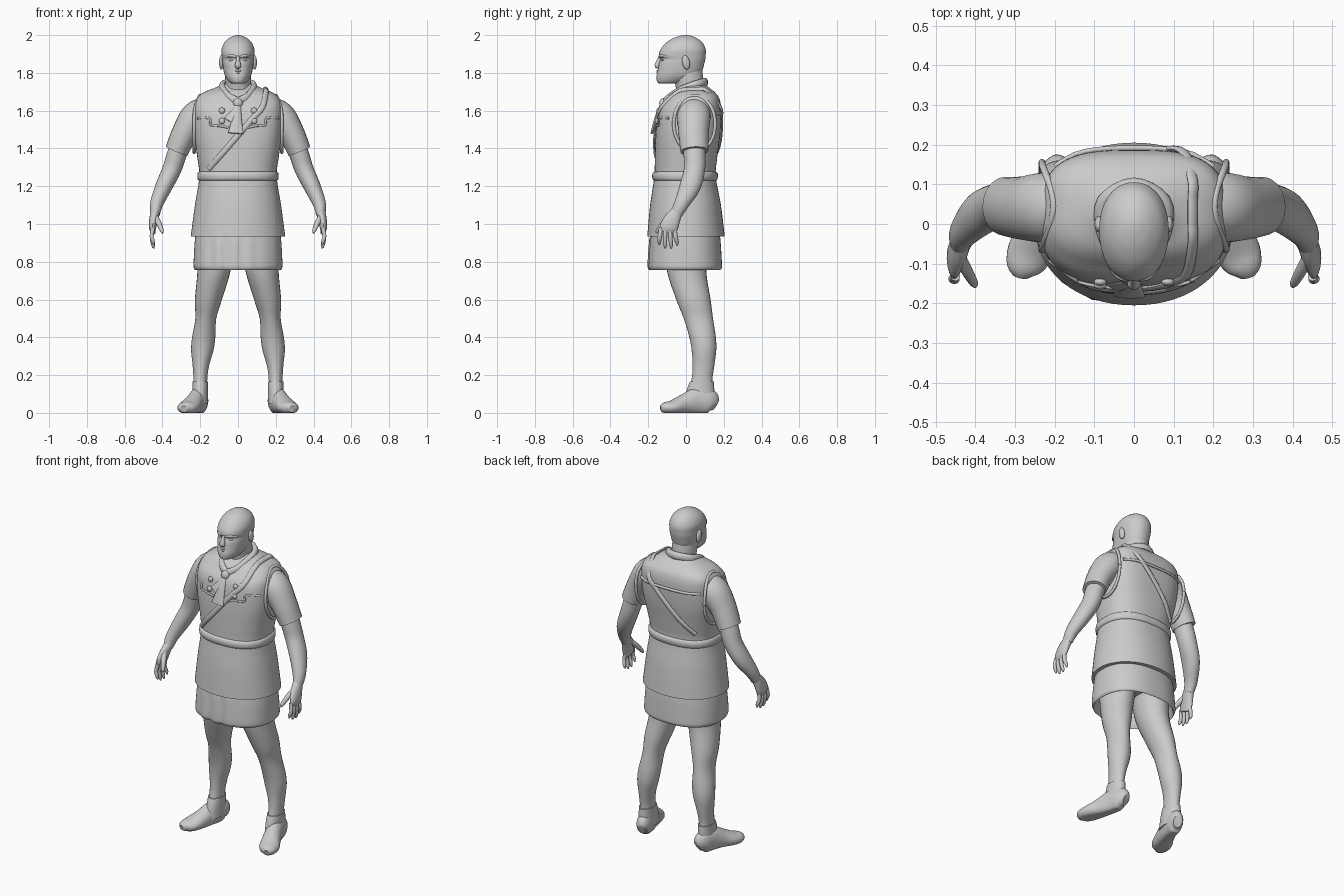
import bpy, bmesh, math
from mathutils import Vector, Matrix
from mathutils.bvhtree import BVHTree

grey = bpy.data.materials.new("plain grey")
grey.diffuse_color = (0.6, 0.6, 0.6, 1)


def finish(name, bm, angle=50):
    bmesh.ops.recalc_face_normals(bm, faces=bm.faces)
    me = bpy.data.meshes.new(name)
    bm.to_mesh(me)
    bm.free()
    me.materials.append(grey)
    me.shade_smooth()
    me.set_sharp_from_angle(angle=math.radians(angle))
    ob = bpy.data.objects.new(name, me)
    bpy.context.collection.objects.link(ob)
    return ob


def smooth(rows, k=5):
    """Catmull-Rom interpolation through tuples of numbers."""
    out = []
    for i in range(len(rows) - 1):
        a, b, c, d = (rows[max(0, min(len(rows) - 1, j))] for j in range(i - 1, i + 3))
        for s in range(k):
            t = s / k
            out.append([0.5 * (2*q + (r-p)*t + (2*p-5*q+4*r-w)*t*t + (3*q-p-3*r+w)*t**3)
                        for p, q, r, w in zip(a, b, c, d)])
    return out + [list(rows[-1])]


def skin(name, rings, angle=50):
    """Bridge equal rings of points and cap both ends."""
    bm = bmesh.new()
    vs = [[bm.verts.new(p) for p in r] for r in rings]
    n = len(vs[0])
    for a, b in zip(vs, vs[1:]):
        for i in range(n):
            bm.faces.new((a[i], a[(i+1) % n], b[(i+1) % n], b[i]))
    bm.faces.new(vs[0])
    bm.faces.new(vs[-1])
    return finish(name, bm, angle)


def spow(v, e):
    return math.copysign(abs(v) ** e, v)


def stack(name, rows, n=48, k=5, sx=1, wave=None, angle=50):
    """Horizontal superellipse rings: z, x0, x1, y0, y1, power."""
    rings = []
    for z, x0, x1, y0, y1, p in smooth(rows, k):
        ring = []
        for i in range(n):
            a = math.tau * i / n
            x = (x0+x1)/2 + (x1-x0)/2 * spow(math.cos(a), 2/p)
            y = (y0+y1)/2 + (y1-y0)/2 * spow(math.sin(a), 2/p)
            if wave:
                y += wave(x, y, z)
            ring.append((sx*x, y, z))
        rings.append(ring)
    return skin(name, rings, angle)


def sweep(name, rows, ref=(0, 1, 0), n=16, k=5, sx=1, floor=False):
    """Ellipse along a path: x, y, z, radius along ref, radius across."""
    rows = smooth(rows, k)
    pts = [Vector(r[:3]) for r in rows]
    rings = []
    for i, r in enumerate(rows):
        t = (pts[min(i+1, len(pts)-1)] - pts[max(i-1, 0)]).normalized()
        u = Vector(ref)
        u = (u - t * u.dot(t)).normalized()
        v = t.cross(u)
        ring = []
        for j in range(n):
            a = math.tau * j / n
            p = pts[i] + u * (r[3]*math.cos(a)) + v * (r[4]*math.sin(a))
            ring.append((sx*p.x, p.y, max(p.z, 0) if floor else p.z))
        rings.append(ring)
    return skin(name, rings)


def blob(name, loc, scale, tilt=0):
    bm = bmesh.new()
    m = Matrix.Translation(loc) @ Matrix.Rotation(tilt, 4, 'X') @ Matrix.Diagonal((*scale, 1))
    bmesh.ops.create_uvsphere(bm, u_segments=20, v_segments=12, radius=1, matrix=m)
    return finish(name, bm)


def sym(z, r, y0, y1, p):
    return (z, -r, r, y0, y1, p)


# Tunic with shoulders
tunic = stack("tunic", [
    sym(.935, .25, -.205, .205, 2.1), sym(1.1, .228, -.19, .185, 2.2),
    sym(1.25, .205, -.168, .158, 2.4), sym(1.35, .215, -.165, .165, 2.5),
    sym(1.48, .233, -.16, .182, 2.8), sym(1.6, .235, -.145, .187, 3),
    sym(1.66, .222, -.105, .178, 3), sym(1.695, .185, -.075, .155, 2.8),
    sym(1.72, .125, -.04, .125, 2.4), sym(1.74, .08, -.03, .1, 2)], n=64)

# Belt
stack("belt", [sym(1.23, .206, -.168, .158, 2.4), sym(1.238, .214, -.178, .167, 2.4),
               sym(1.268, .214, -.178, .168, 2.4), sym(1.277, .205, -.166, .157, 2.4)], n=64, k=2)


# Pleated underskirt with hollow hem
def pleat(x, y, z):
    if y > 0 or z > .95:
        return 0
    return .007 * math.sin(x * 75) * math.exp(-((x + .05) / .12) ** 2)


stack("underskirt", [sym(1.0, .215, -.175, .17, 2.2), sym(.92, .228, -.188, .182, 2.3),
                     sym(.8, .235, -.197, .19, 2.4), sym(.768, .234, -.196, .19, 2.4),
                     sym(.765, .222, -.185, .178, 2.4), sym(.86, .2, -.165, .16, 2.3)],
      n=96, k=3, wave=pleat)

# Neck and head
stack("neck", [sym(1.68, .075, -.05, .1, 2), sym(1.73, .068, -.055, .095, 2),
               sym(1.78, .068, -.07, .09, 2), sym(1.82, .065, -.07, .085, 2)])
stack("head", [sym(1.743, .03, -.14, -.06, 2), sym(1.752, .048, -.153, .0, 2.1),
               sym(1.78, .067, -.156, .06, 2.2), sym(1.81, .076, -.15, .085, 2.2),
               sym(1.85, .082, -.143, .097, 2.2), sym(1.872, .084, -.135, .102, 2.2),
               sym(1.893, .086, -.144, .104, 2.2), sym(1.925, .087, -.134, .104, 2.1),
               sym(1.96, .073, -.105, .088, 2), sym(1.985, .046, -.065, .055, 2),
               sym(1.997, .02, -.028, .024, 2), sym(2.0, .004, -.006, .004, 2)])
sweep("nose", [(0, -.135, 1.89, .009, .008), (0, -.145, 1.862, .011, .012),
               (0, -.152, 1.838, .017, .014), (0, -.144, 1.826, .012, .006)], ref=(1, 0, 0))
for z, w in ((1.811, .024), (1.801, .02)):
    sweep("lip", [(-w, -.139, z-.002, .003, .003), (0, -.15, z, .006, .006),
                  (w, -.139, z-.002, .003, .003)], ref=(0, 0, 1), n=10)

# Surface lookup so trim follows the tunic
bvh = BVHTree.FromPolygons([v.co for v in tunic.data.vertices],
                           [p.vertices[:] for p in tunic.data.polygons])


def on_face(x, z, side):
    return bvh.ray_cast(Vector((x, side, z)), Vector((0, -side, 0)))[0] + Vector((0, side*.004, 0))


def on_top(x, y):
    return bvh.ray_cast(Vector((x, y, 3)), Vector((0, 0, -1)))[0] + Vector((0, 0, .004))


def trim(name, pts, ra, rb, ref, k=4):
    return sweep(name, [(*p, ra, rb) for p in pts], ref=ref, n=10, k=k)


# Diagonal strap over one shoulder
front = [on_face(-.155 + .285*t, 1.29 + .33*t, -1) for t in (0, .2, .4, .6, .8, 1)]
over = [on_top(.148, y) for y in (-.05, .0, .06, .11)]
back = [on_face(-.155 + .28*t, 1.32 + .3*t, 1) for t in (1, .8, .6, .4, .2, 0)]
trim("shoulder_strap", front + over + back, .015, .008, (.8, 0, -.6))

# Stepped yoke edge in front, straight one behind
for s in (-1, 1):
    steps = [(.215, 1.56), (.15, 1.56), (.145, 1.525), (.1, 1.52), (.05, 1.51)]
    pts = [on_face(s*x, z, -1) for x, z in steps]
    trim("yoke_front_edge", pts, .005, .006, (0, 1, 0), 3)
    for z in (1.6, 1.545):
        p = on_face(s*.085, z, -1)
        blob("button", p, (.016, .01, .016))
trim("yoke_back_edge", [on_face(x/20, 1.585, 1) for x in range(-4, 5)], .008, .007, (0, 0, 1), 2)

# Neckerchief: collar roll, knot and tails
trim("neckerchief_roll", [(0, -.11, 1.645), (.05, -.08, 1.672), (.08, -.015, 1.71),
                          (.075, .06, 1.738), (0, .1, 1.75), (-.075, .06, 1.738),
                          (-.08, -.015, 1.71), (-.05, -.08, 1.672), (0, -.11, 1.645)],
     .024, .018, (0, 0, 1))
blob("neckerchief_knot", (0, -.12, 1.638), (.026, .022, .028))
sweep("neckerchief_long_tail", [(0, -.122, 1.635, .018, .012), (-.005, -.152, 1.57, .024, .012),
                                (-.012, -.182, 1.48, .04, .006)], ref=(1, 0, 0))
sweep("neckerchief_short_tail", [(0, -.122, 1.635, .015, .01), (-.025, -.145, 1.59, .02, .009),
                                 (-.055, -.158, 1.55, .026, .005)], ref=(1, 0, .5))

for s in (-1, 1):
    # Facial features
    blob("ear", (s*.088, .0, 1.855), (.012, .02, .038), .2)
    blob("eye", (s*.034, -.123, 1.868), (.015, .009, .007))
    sweep("brow", [(.012, -.14, 1.886, .007, .006), (.038, -.132, 1.891, .008, .008),
                   (.064, -.104, 1.886, .006, .005)], ref=(0, 0, 1), sx=s, n=10)

    # Armhole edging
    loop = [(.232 - .03*max(0, math.sin(a))**3, .045 + .11*math.cos(a), 1.53 + .15*math.sin(a),
             .009, .009) for a in (math.tau*i/16 for i in range(17))]
    sweep("armhole_edge", loop, ref=(1, 0, 0), sx=s, n=10, k=3)

    # Sleeve and arm
    sweep("sleeve", [(.15, .045, 1.62, .07, .06), (.22, .042, 1.572, .088, .08),
                     (.28, .04, 1.485, .08, .07), (.325, .045, 1.385, .074, .062)], sx=s, n=24)
    sweep("arm", [(.27, .045, 1.5, .06, .05), (.32, .045, 1.38, .058, .052),
                  (.35, .045, 1.29, .056, .05), (.392, .022, 1.2, .056, .045),
                  (.43, -.022, 1.11, .04, .035), (.438, -.05, 1.055, .032, .026)], sx=s, n=24)

    # Hand with splayed fingers and thumb
    sweep("palm", [(.436, -.045, 1.07, .03, .025), (.445, -.07, 1.03, .042, .024),
                   (.452, -.09, .985, .048, .02), (.45, -.1, .955, .04, .013)], sx=s)
    for i in range(4):
        y0, y1 = -.06 - .024*i, -.048 - .031*i
        tip = (.885, .87, .872, .89)[i]
        sweep("finger", [(.45, y0, .98, .012, .012), (.457, (y0+y1)/2 - .002, .935, .0115, .011),
                         (.45, y1, tip+.02, .01, .01), (.445, y1, tip, .004, .004)], sx=s, n=10)
    sweep("thumb", [(.438, -.085, 1.04, .016, .016), (.42, -.12, 1.005, .015, .014),
                    (.404, -.148, .968, .011, .011), (.4, -.158, .952, .004, .004)],
          ref=(1, 0, 0), sx=s, n=10)

    # Leg and shoe
    stack("leg", [(.9, .02, .215, -.11, .12, 2), (.75, .04, .215, -.1, .108, 2),
                  (.6, .085, .228, -.052, .13, 2), (.5, .115, .226, -.012, .143, 2),
                  (.4, .12, .243, .018, .158, 2), (.33, .13, .248, .03, .16, 2),
                  (.25, .153, .24, .035, .15, 2), (.17, .163, .236, .028, .14, 2),
                  (.06, .16, .24, .0, .148, 2)], n=28, sx=s)
    stack("ankle_cuff", [(.05, .158, .244, -.01, .152, 2), (.12, .158, .242, .004, .15, 2),
                         (.165, .158, .242, .02, .147, 2)], n=28, k=3, sx=s)
    sweep("shoe", [(.187, .156, .045, .026, .035), (.198, .125, .06, .042, .066),
                   (.212, .06, .062, .046, .072), (.235, -.01, .045, .051, .054),
                   (.262, -.07, .03, .057, .038), (.28, -.11, .026, .044, .03),
                   (.286, -.132, .02, .02, .018)], ref=(1, .3, 0), n=28, sx=s, floor=True)
